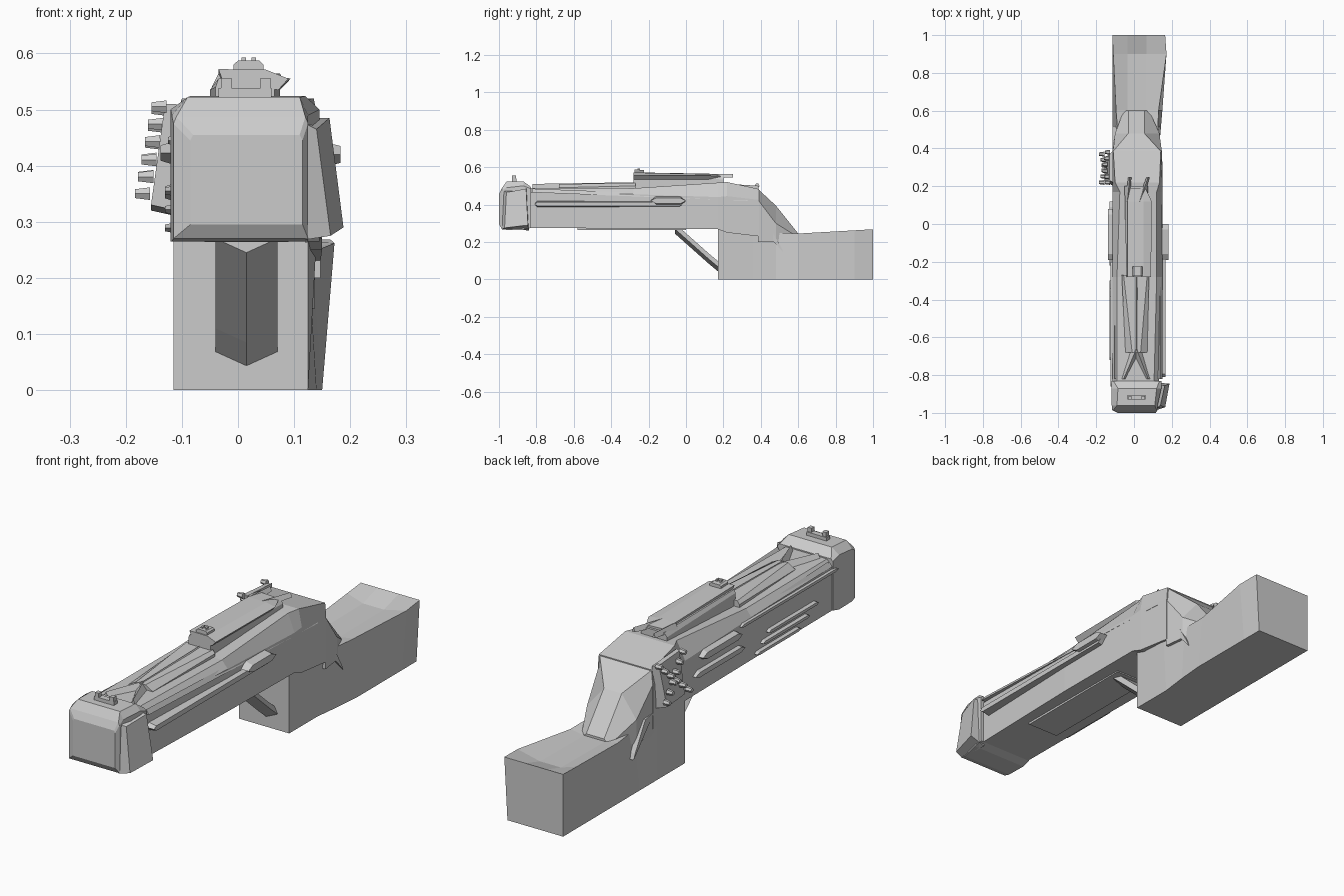
import bpy, bmesh, math
from mathutils import Vector


def make(name, verts, faces):
    mesh = bpy.data.meshes.new(name)
    mesh.from_pydata(verts, [], faces)
    bm = bmesh.new()
    bm.from_mesh(mesh)
    bmesh.ops.recalc_face_normals(bm, faces=bm.faces)
    bm.to_mesh(mesh)
    bm.free()
    ob = bpy.data.objects.new(name, mesh)
    bpy.context.collection.objects.link(ob)
    return ob


def skin(name, rings):
    """Join equal-length rings of points and cap both ends."""
    n = len(rings[0])
    faces = [tuple(range(n)), tuple(range((len(rings) - 1) * n, len(rings) * n))]
    for r in range(len(rings) - 1):
        for i in range(n):
            j = (i + 1) % n
            faces.append((r * n + i, r * n + j, r * n + n + j, r * n + n + i))
    return make(name, [p for ring in rings for p in ring], faces)


def loft(name, sections):
    """sections: (y, [(x, z), ...]) from front to back."""
    return skin(name, [[(x, y, z) for x, z in pts] for y, pts in sections])


def hull6(x0, x1, z0, shoulder, top, tx0, tx1):
    return [(x0, z0), (x1, z0), (x1, shoulder), (tx1, top), (tx0, top), (x0, shoulder)]


def extrude_x(name, profile, x0, x1):
    return skin(name, [[(x, y, z) for y, z in profile] for x in (x0, x1)])


def box(name, x0, x1, y0, y1, z0, z1):
    return extrude_x(name, [(y0, z0), (y1, z0), (y1, z1), (y0, z1)], x0, x1)


def side_strip(name, x_in, x_out, y0, y1, z0, z1, taper=0.03):
    """Long bar on a flank with pointed ends and a narrowed outer face."""
    zm, c = (z0 + z1) / 2, (z1 - z0) * 0.2
    base = [(y0, zm), (y0 + taper, z0), (y1 - taper, z0), (y1, zm), (y1 - taper, z1), (y0 + taper, z1)]
    outer = [(y, z + (c if z < zm else -c if z > zm else 0)) for y, z in base]
    return skin(name, [[(x_in, y, z) for y, z in base], [(x_out, y, z) for y, z in outer]])


# Long housing with sloping shoulders, ending in the receiver
loft("housing", [
    (-0.88, hull6(-0.115, 0.13, 0.275, 0.465, 0.49, -0.09, 0.105)),
    (-0.28, hull6(-0.115, 0.147, 0.272, 0.455, 0.487, -0.09, 0.12)),
    (0.17, hull6(-0.115, 0.15, 0.268, 0.44, 0.517, -0.075, 0.12)),
    (0.22, hull6(-0.115, 0.15, 0.25, 0.445, 0.52, -0.10, 0.135)),
    (0.39, hull6(-0.115, 0.147, 0.23, 0.425, 0.483, -0.11, 0.142))])
box("underside_plate", -0.06, 0.09, -0.58, 0.0, 0.264, 0.28)

# Neck ridge flaring down to the stock
loft("neck", [
    (0.385, hull6(-0.115, 0.147, 0.2, 0.425, 0.483, -0.11, 0.142)),
    (0.48, hull6(-0.10, 0.135, 0.2, 0.30, 0.395, -0.03, 0.055)),
    (0.60, hull6(-0.055, 0.08, 0.2, 0.225, 0.245, -0.03, 0.055))])

# Stock: square block in front, waisted middle, scooped top behind
def stock_ring(y, bx0, bx1, tx0, tx1, edge, mid):
    return (y, [(bx0, 0), (bx1, 0), (tx1, edge), (0.065, mid), (-0.035, mid), (tx0, edge)])

loft("stock", [
    stock_ring(0.17, -0.115, 0.125, -0.115, 0.125, 0.27, 0.27),
    stock_ring(0.36, -0.115, 0.125, -0.115, 0.14, 0.27, 0.27),
    stock_ring(0.48, -0.115, 0.14, -0.085, 0.125, 0.25, 0.245),
    stock_ring(0.60, -0.115, 0.15, -0.095, 0.13, 0.245, 0.235),
    stock_ring(0.90, -0.115, 0.15, -0.11, 0.172, 0.262, 0.238),
    stock_ring(1.00, -0.115, 0.15, -0.115, 0.165, 0.268, 0.268)])

# Thin fins beside the neck
for side, x in (("right", 0.115), ("left", -0.115)):
    extrude_x("neck_fin_" + side, [(0.38, 0.30), (0.52, 0.145), (0.51, 0.17), (0.44, 0.29)], x, x + 0.022)

# Slanted trigger strut with a pointed underside
strut = [(-0.04, 0), (0.015, -0.025), (0.07, 0), (0.055, 0.03), (-0.025, 0.03)]
skin("trigger_strut", [[(x, y, z + dz) for x, dz in strut]
                       for y, z in ((-0.06, 0.27), (0.12, 0.11), (0.18, 0.06))])

# Muzzle block with bevelled front face
def ring_rect(y, x0, x1, z0, z1, t0, t1, top):
    return (y, hull6(x0, x1, z0, z1, top, t0, t1))

loft("muzzle_block", [
    ring_rect(-1.0, -0.085, 0.115, 0.295, 0.445, -0.08, 0.11, 0.455),
    ring_rect(-0.985, -0.115, 0.125, 0.27, 0.475, -0.11, 0.12, 0.487),
    ring_rect(-0.96, -0.118, 0.125, 0.265, 0.49, -0.09, 0.11, 0.522),
    ring_rect(-0.87, -0.12, 0.145, 0.265, 0.50, -0.085, 0.12, 0.524),
    ring_rect(-0.83, -0.118, 0.145, 0.275, 0.485, -0.11, 0.135, 0.495)])
# Leaning cheek plate on the muzzle's right side
skin("muzzle_cheek", [
    [(0.12, -0.985, 0.268), (0.12, -0.84, 0.262), (0.12, -0.85, 0.485), (0.12, -0.975, 0.475)],
    [(0.165, -0.97, 0.275), (0.188, -0.845, 0.29), (0.163, -0.855, 0.485), (0.14, -0.96, 0.465)]])
box("front_sight", -0.035, 0.06, -0.93, -0.905, 0.52, 0.538)
for x in (-0.03, 0.04):
    box("front_sight_post", x, x + 0.018, -0.93, -0.91, 0.535, 0.556)

# Lower top rail, ending at the front in a split V
loft("front_rail", [
    (-0.68, hull6(-0.045, 0.07, 0.48, 0.49, 0.51, -0.01, 0.035)),
    (-0.27, hull6(-0.065, 0.08, 0.48, 0.50, 0.514, -0.055, 0.07))])
for side, x_tip in (("left", -0.055), ("right", 0.075)):
    skin("rail_prong_" + side, [
        [(x_tip - 0.012, -0.82, 0.485), (x_tip + 0.012, -0.82, 0.485), (x_tip, -0.82, 0.51)],
        [(-0.015, -0.66, 0.485), (0.04, -0.66, 0.485), (0.013, -0.66, 0.513)],
        [(0.0, -0.28, 0.485), (0.026, -0.28, 0.485), (0.013, -0.28, 0.519)]])

# Raised upper rail with a tilted cover and rear prongs
loft("upper_rail", [
    (-0.28, hull6(-0.04, 0.065, 0.48, 0.54, 0.555, -0.035, 0.06)),
    (0.20, hull6(-0.05, 0.075, 0.50, 0.535, 0.55, -0.035, 0.06))])
loft("upper_rail_cover", [
    (-0.28, [(-0.025, 0.545), (0.072, 0.535), (0.09, 0.555), (0.05, 0.571), (-0.035, 0.572)]),
    (0.12, [(-0.025, 0.545), (0.075, 0.535), (0.094, 0.555), (0.05, 0.563), (-0.035, 0.565)]),
    (0.19, [(-0.02, 0.545), (0.055, 0.54), (0.06, 0.55), (0.04, 0.558), (-0.02, 0.56)])])
for side, x0, x1 in (("left", -0.035, -0.022), ("right", 0.03, 0.075)):
    skin("rear_prong_" + side, [
        [(x0 - 0.012, 0.12, 0.54), (x0 + 0.016, 0.12, 0.54), (x0, 0.12, 0.564)],
        [(x1 - 0.008, 0.25, 0.545), (x1 + 0.008, 0.25, 0.545), (x1, 0.25, 0.564)]])
loft("rear_sight", [
    (-0.275, hull6(-0.008, 0.045, 0.565, 0.58, 0.587, 0.0, 0.038)),
    (-0.225, hull6(-0.008, 0.045, 0.565, 0.58, 0.585, 0.0, 0.038))])
for x in (0.006, 0.024):
    box("rear_sight_post", x, x + 0.008, -0.26, -0.245, 0.58, 0.593)

# Trim bars along both flanks
side_strip("right_long_bar", 0.125, 0.168, -0.81, -0.02, 0.385, 0.42, 0.015)
side_strip("right_bar_cap", 0.14, 0.183, -0.19, 0.0, 0.395, 0.445)
side_strip("left_upper_bar", -0.11, -0.138, -0.19, 0.08, 0.40, 0.445)
side_strip("left_lower_bar", -0.11, -0.13, -0.22, 0.12, 0.335, 0.37)
side_strip("left_long_bar", -0.11, -0.125, -0.86, -0.2, 0.435, 0.455, 0.015)
for i in range(3):
    side_strip("left_vent_bar", -0.11, -0.13, -0.72 + 0.06 * i, -0.38 + 0.04 * i,
               0.345 - 0.033 * i, 0.365 - 0.033 * i, 0.015)

# Shoulder ridges that follow the top edges
for side, x0, x1 in (("right", 0.125, 0.15), ("left", -0.115, -0.09)):
    skin("shoulder_ridge_" + side, [
        [(x0, y, z), (x1, y, z), ((x0 + x1) / 2, y, z + 0.02)]
        for y, z in ((-0.82, 0.465), (0.33, 0.42))])

# Tilted plate on the left of the receiver
skin("side_plate", [
    [(-0.11, 0.20, 0.32), (-0.11, 0.37, 0.31), (-0.11, 0.39, 0.50), (-0.11, 0.22, 0.51)],
    [(-0.155, 0.23, 0.33), (-0.155, 0.35, 0.32), (-0.165, 0.375, 0.40), (-0.135, 0.36, 0.50),
     ][:2] + [(-0.13, 0.37, 0.50), (-0.13, 0.23, 0.51)]])
# Beaded crossing arms over the plate
for arm, (a, b) in enumerate((((-0.172, 0.22, 0.35), (-0.142, 0.38, 0.50)),
                              ((-0.172, 0.37, 0.35), (-0.142, 0.22, 0.505)))):
    a, b = Vector(a), Vector(b)
    for i in range(6):
        p = a.lerp(b, i / 5)
        r = 0.013
        ring = [(r * math.cos(k * math.pi / 3), r * math.sin(k * math.pi / 3)) for k in range(6)]
        skin("plate_bead", [[(p.x + 0.015, p.y + u, p.z + v) for u, v in ring],
                            [(p.x - 0.012, p.y + u * 0.7, p.z + v * 0.7) for u, v in ring]])
